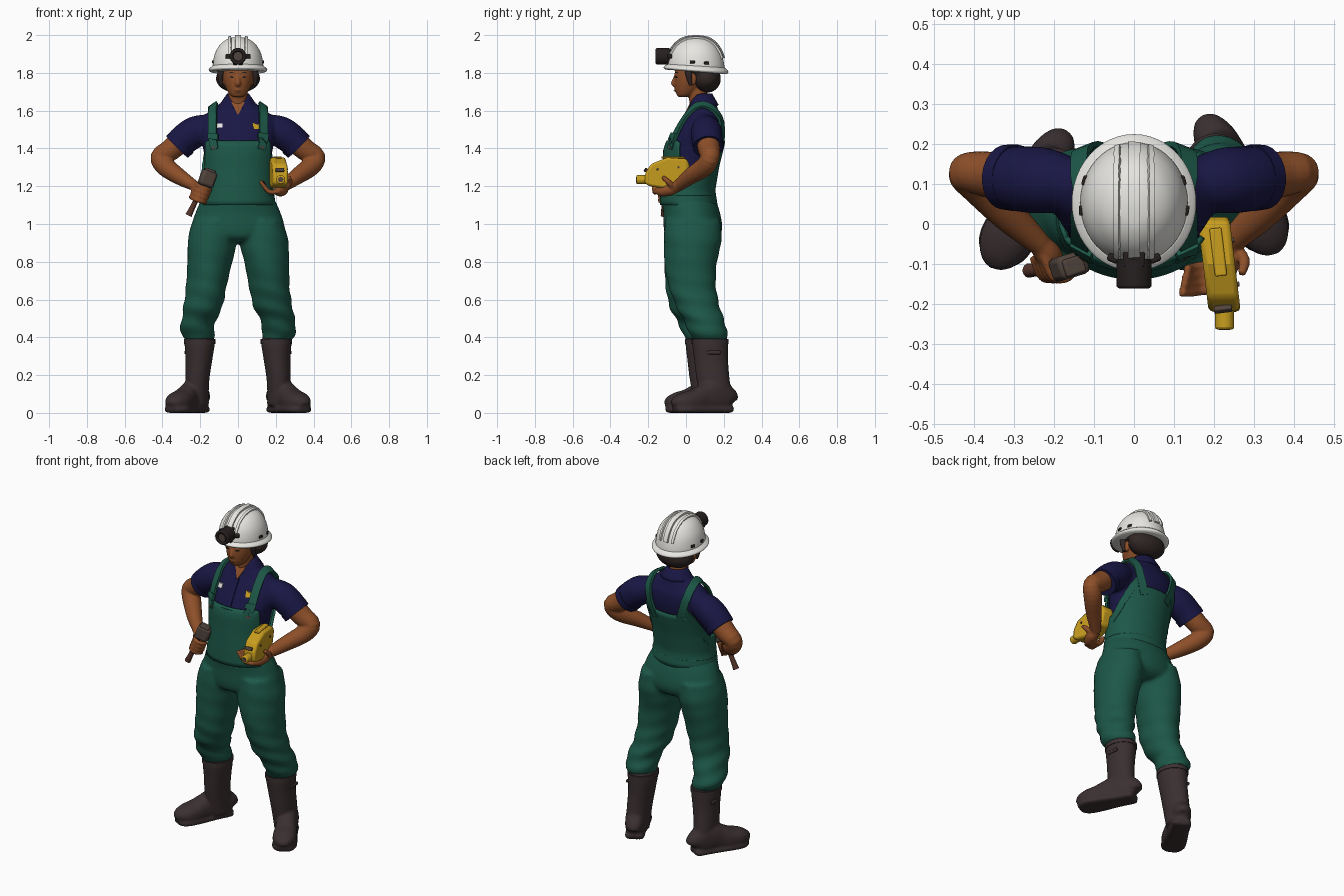
import bpy, bmesh, math
from math import sin, cos, pi
from mathutils import Vector
from mathutils.bvhtree import BVHTree

if "Cube" in bpy.data.objects:
    bpy.data.objects.remove(bpy.data.objects["Cube"])

def material(name, *rgb):
    m = bpy.data.materials.new(name)
    m.use_nodes = True
    col = [(c / 255) ** 2.2 for c in rgb] + [1]
    m.diffuse_color = col
    m.node_tree.nodes["Principled BSDF"].inputs["Base Color"].default_value = col
    return m

GREEN = material("overall green", 34, 88, 73)
NAVY = material("shirt navy", 31, 29, 70)
SKIN = material("skin brown", 140, 80, 45)
RUBBER = material("boot rubber", 61, 51, 52)
HAIR = material("hair dark", 52, 43, 42)
WHITE = material("helmet white", 234, 233, 228)
YELLOW = material("device yellow", 200, 157, 36)
BLACK = material("lamp black", 42, 37, 36)
METAL = material("tool metal", 82, 69, 62)
WOOD = material("handle brown", 86, 56, 46)

# ---------- helpers ----------
def finish(ob, mat, angle=40):
    ob.data.materials.clear()
    ob.data.materials.append(mat)
    bpy.ops.object.select_all(action='DESELECT')
    ob.select_set(True)
    bpy.context.view_layer.objects.active = ob
    bpy.ops.object.shade_smooth_by_angle(angle=math.radians(angle))
    return ob

def mesh(name, verts, faces, mat, angle=40):
    me = bpy.data.meshes.new(name)
    me.from_pydata(verts, [], faces)
    bm = bmesh.new()
    bm.from_mesh(me)
    bmesh.ops.recalc_face_normals(bm, faces=bm.faces)
    bm.to_mesh(me)
    bm.free()
    ob = bpy.data.objects.new(name, me)
    bpy.context.collection.objects.link(ob)
    return finish(ob, mat, angle)

def skin_rings(name, rings, mat, closed=True, caps=True, angle=40):
    n = len(rings[0])
    faces = [(i * n + j, i * n + (j + 1) % n, (i + 1) * n + (j + 1) % n, (i + 1) * n + j)
             for i in range(len(rings) - 1) for j in range(n if closed else n - 1)]
    if caps:
        faces += [tuple(range(n)), tuple(range((len(rings) - 1) * n, len(rings) * n))]
    return mesh(name, [v for r in rings for v in r], faces, mat, angle)

def spline(pts, steps):
    out = []
    for i in range(len(pts) - 1):
        a, b, c, d = pts[max(i - 1, 0)], pts[i], pts[i + 1], pts[min(i + 2, len(pts) - 1)]
        for k in range(steps):
            t = k / steps
            out.append([q + .5 * t * (r - p + t * (2 * p - 5 * q + 4 * r - s + t * (3 * (q - r) + s - p)))
                        for p, q, r, s in zip(a, b, c, d)])
    return out + [list(pts[-1])]

def loft(name, pts, mat, n=28, steps=4, power=2, ref=None, fold=None):
    """Rings (x, y, z, r1, r2): horizontal, or square to the path when ref is given."""
    pts = spline([p if len(p) == 5 else (*p, p[3]) for p in pts], steps)
    rings = []
    for i, p in enumerate(pts):
        u, v = Vector((1, 0, 0)), Vector((0, 1, 0))
        if ref:
            t = Vector(pts[min(i + 1, len(pts) - 1)][:3]) - Vector(pts[max(i - 1, 0)][:3])
            u = t.cross(Vector(ref)).normalized()
            v = u.cross(t).normalized()
        ring = []
        for j in range(n):
            a = 2 * pi * j / n
            f = fold(a, p[2]) if fold else 1
            c, s = [math.copysign(abs(w) ** (2 / power), w) * f for w in (cos(a), sin(a))]
            ring.append(Vector(p[:3]) + u * max(p[3], .001) * c + v * max(p[4], .001) * s)
        rings.append(ring)
    return skin_rings(name, rings, mat)

def tube(name, pts, mat, n=14, ref=(0, 1, .3)):
    return loft(name, pts, mat, n, 4, 2, ref)

def merge(name, obs, voxel, smooth=3):
    bpy.ops.object.select_all(action='DESELECT')
    for o in obs:
        o.select_set(True)
    bpy.context.view_layer.objects.active = obs[0]
    bpy.ops.object.join()
    ob = obs[0]
    ob.name = name
    m = ob.modifiers.new("fuse", 'REMESH')
    m.mode, m.voxel_size, m.use_smooth_shade = 'VOXEL', voxel, True
    m = ob.modifiers.new("soften", 'SMOOTH')
    m.factor, m.iterations = .5, smooth
    return ob

def tree(ob):
    bpy.context.view_layer.update()
    return BVHTree.FromObject(ob, bpy.context.evaluated_depsgraph_get())

def ribbon(name, pts, bvh, width, thick, off, mat):
    """Flat band laid along a surface."""
    path = [bvh.find_nearest(Vector(p))[:2] for p in spline(pts, 5)]
    rings = []
    for i, (p, nrm) in enumerate(path):
        t = path[min(i + 1, len(path) - 1)][0] - path[max(i - 1, 0)][0]
        w = t.cross(nrm).normalized() * width / 2
        rings.append([p + nrm * (off + k * thick / 2) + w * s for s, k in ((-1, -1), (1, -1), (1, 1), (-1, 1))])
    return skin_rings(name, rings, mat)

def front_plate(name, outline, bvh, mat, thick=.008):
    """Thin plate cast onto a surface from the front."""
    hits = [bvh.ray_cast(Vector((x, -1, z)), Vector((0, 1, 0)))[0] for x, z in outline]
    rings = [[h + Vector((0, d, 0)) for h in hits if h] for d in (-thick, .001)]
    return skin_rings(name, rings, mat)

def bevel(ob, w):
    m = ob.modifiers.new("bevel", 'BEVEL')
    m.width, m.segments = w, 2
    return ob

def box(name, loc, size, mat, rot=(0, 0, 0), w=.006):
    bpy.ops.mesh.primitive_cube_add(size=1, location=loc, rotation=rot)
    ob = bpy.context.object
    ob.name, ob.scale = name, size
    bpy.ops.object.transform_apply(location=False, rotation=False)
    return bevel(finish(ob, mat), w)

def ball(name, loc, size, mat):
    bpy.ops.mesh.primitive_uv_sphere_add(segments=28, ring_count=18, location=loc)
    ob = bpy.context.object
    ob.name, ob.scale = name, size
    bpy.ops.object.transform_apply()
    return finish(ob, mat, 60)

def disc(name, loc, r, depth, mat, rot=(pi / 2, 0, 0)):
    bpy.ops.mesh.primitive_cylinder_add(vertices=28, radius=r, depth=depth, location=loc, rotation=rot)
    bpy.context.object.name = name
    return finish(bpy.context.object, mat)

SIDES = (("left", 1), ("right", -1))

# ---------- shirt ----------
TORSO = [(0, .015, 1.08, .185, .135), (0, .01, 1.18, .17, .125), (0, .025, 1.3, .172, .13),
         (0, .04, 1.4, .185, .14), (0, .065, 1.48, .205, .13), (0, .085, 1.55, .2, .108),
         (0, .09, 1.595, .155, .085), (0, .09, 1.635, .1, .07), (0, .09, 1.66, .07, .06)]
parts = [loft("shirt", TORSO, NAVY, 40)]
torso_tree = tree(parts[0])
for side, s in SIDES:
    parts.append(tube("sleeve", [(s * .14, .1, 1.525, .06), (s * .22, .108, 1.492, .082), (s * .28, .112, 1.452, .082),
                                 (s * .318, .117, 1.415, .077)], NAVY, 24))
    tube(side + "_sleeve_cuff", [(s * .295, .115, 1.435, .083), (s * .322, .117, 1.408, .081)], NAVY, 24)
shirt_tree = tree(merge("shirt", parts, .011))

def collar_point(a, v):
    f = max(0, -sin(a)) ** 2
    z = 1.69 - f * .03 - v * (.06 + f * .045)
    return Vector(((.058 + .042 * v) * cos(a), .083 + (.056 + .034 * v) * sin(a), z))
angles = [-pi / 2 + .3 + i / 30 * (2 * pi - .6) for i in range(31)]
collar = skin_rings("collar", [[collar_point(a, v / 4) for a in angles] for v in range(5)], NAVY, False, False)
collar.modifiers.new("cloth", 'SOLIDIFY').thickness = .01
front_plate("neck_opening", [(-.035, 1.645), (0, 1.575), (.035, 1.645)], shirt_tree, SKIN, .006)
front_plate("shirt_placket", [(-.012, 1.58), (-.012, 1.44), (.012, 1.44), (.012, 1.58)], shirt_tree, NAVY)
front_plate("name_plate", [(-.122, 1.53), (-.122, 1.508), (-.082, 1.512), (-.082, 1.533)], shirt_tree, WHITE)
front_plate("badge", [(.076, 1.535), (.086, 1.503), (.118, 1.503), (.126, 1.533), (.101, 1.527)], shirt_tree, YELLOW)

# ---------- overalls ----------
def torso_at(z):
    for a, b in zip(TORSO, TORSO[1:]):
        if z <= b[2]:
            t = (z - a[2]) / (b[2] - a[2])
            return [p + (q - p) * t for p, q in zip(a, b)]

def bib_point(a, v):
    f = sin(a)
    k = min(1, max(0, (-f - .3) / .3)) if f < 0 else min(1, max(0, (f - .15) / .7))
    z = 1.1 + v * (.18 + .16 * k * k * (3 - 2 * k))
    _, y, z, rx, ry = torso_at(z)
    return Vector(((rx + .012) * cos(a), y + (ry + .014) * f, z))
bib = skin_rings("overall_bib", [[bib_point(2 * pi * j / 64, i / 14) for j in range(64)] for i in range(15)],
                 GREEN, True, False)
bib.modifiers.new("cloth", 'SOLIDIFY').thickness = .012
bib.modifiers["cloth"].offset = 0
bib_tree = tree(bib)
front_plate("bib_hem", [(-.13, 1.43), (-.13, 1.41), (0, 1.405), (.13, 1.41), (.13, 1.43), (0, 1.43)], bib_tree, GREEN)
loft("waist_seam", [(0, .012, z, r, r - .046) for z, r in ((1.14, .186), (1.15, .194), (1.16, .186))], GREEN, 48)

def folds(a, z):
    w = min(1, max(.15, (.8 - z) / .3))
    return 1 + .045 * w * sin(z * 62 + 2 * sin(a + 1)) + .015 * sin(3 * a + z * 17)
parts = [loft("hips", [(0, .012, 1.16, .17, .125), (0, .014, 1.13, .193, .142), (0, .03, 1.06, .225, .15),
                       (0, .037, .98, .245, .155), (0, .034, .93, .2, .14), (0, .034, .905, .12, .1)], GREEN, 40)]
for side, s in SIDES:
    d = .018 * s
    parts.append(loft("leg", [(s * .128, .035, 1.02, .11, .145), (s * .135, .034, .93, .128, .153), (s * .142, .03, .86, .126, .147),
        (s * .152, .025, .79, .118, .138), (s * .168, .027 + d / 2, .66, .107, .124), (s * .186, .045 + d, .56, .103, .115),
        (s * .212, .08 + d, .48, .09, .107), (s * .216, .1 + d, .43, .091, .102), (s * .205, .105 + d, .385, .078, .09)],
        GREEN, 36, 8, fold=folds))
    # shoulder straps with buckles
    ribbon(side + "_strap", [(s * .145, -.12, 1.4), (s * .147, -.08, 1.48), (s * .142, -.03, 1.56), (s * .137, .06, 1.64),
        (s * .14, .14, 1.62), (s * .138, .21, 1.55), (s * .12, .23, 1.46), (s * .09, .22, 1.38)], shirt_tree, .046, .014, .016, GREEN)
    ribbon(side + "_strap_buckle", [(s * .145, -.1, 1.455), (s * .146, -.09, 1.49)], shirt_tree, .058, .014, .024, GREEN)
    ribbon(side + "_side_strap", [(s * .13, .22, 1.47), (s * .17, .17, 1.4), (s * .19, .1, 1.32), (s * .18, .03, 1.25)],
           torso_tree, .04, .014, .014, GREEN)
    front_plate(side + "_button", [(s * .13 + .01 * cos(i), 1.405 + .01 * sin(i)) for i in range(6)], bib_tree, METAL)
merge("trousers", parts, .012, 2)

# ---------- boots ----------
for side, s in SIDES:
    d = .018 * s
    heel, toe = Vector((s * .192, .212 + d, 0)), Vector((s * .348, -.075 + d, 0))
    shaft = loft("shaft", [(s * .205, .11 + d, .41, .07, .085), (s * .203, .11 + d, .37, .08, .095), (s * .207, .115 + d, .28, .071, .09),
        (s * .215, .125 + d, .18, .064, .088), (s * .215, .14 + d, .09, .06, .085), (s * .208, .15 + d, .04, .055, .078)], RUBBER)
    def foot(name, prof, power):
        return loft(name, [(*(heel.lerp(toe, t).xy), h / 2, w, h / 2) for t, w, h in prof], RUBBER, 28, 5, power, (0, 0, 1))
    upper = foot("foot", [(0, .03, .1), (.05, .052, .14), (.25, .058, .18), (.45, .058, .155), (.65, .066, .125),
                          (.82, .066, .11), (.94, .052, .09), (1, .025, .06)], 2.4)
    sole = foot("sole", [(-.02, .032, .03), (.03, .053, .035), (.3, .057, .035), (.65, .068, .035), (.85, .068, .035),
                         (.97, .048, .035), (1.01, .025, .03)], 4)
    merge(side + "_boot", [shaft, upper, sole], .009, 3)
    loft(side + "_boot_rim", [(s * .203, .11 + d, z, .083, .098) for z in (.365, .378, .39)], RUBBER)
    box(side + "_boot_buckle", (s * .277, .13 + d, .32), (.014, .07, .02), RUBBER)

# ---------- arms and hands ----------
for side, s in SIDES:
    wrist = (s * .235, -.05, 1.205 if s < 0 else 1.195)
    parts = [tube("arm", [(s * .29, .113, 1.45, .062), (s * .36, .123, 1.39, .058), (s * .414, .128, 1.354, .05),
                          (s * .385, .1, 1.305, .052), (s * .31, .02, 1.25, .043), (*wrist, .029)], SKIN, 20)]
    if s < 0:
        parts.append(tube("palm", [(*wrist, .028), (-.215, -.075, 1.185, .034), (-.205, -.09, 1.155, .03), (-.2, -.095, 1.125, .015)], SKIN))
        for i in range(4):
            x, z = -.215 + .009 * i, 1.125 + .022 * i
            parts.append(tube("finger", [(x - .035, -.08, z + .02, .013), (x - .012, -.132, z + .006, .013),
                                         (x + .025, -.132, z - .006, .012), (x + .045, -.1, z - .012, .01)], SKIN, 10, (0, 0, 1)))
    else:
        parts.append(tube("palm", [(*wrist, .028), (.235, -.08, 1.185, .034), (.22, -.13, 1.175, .03), (.21, -.16, 1.18, .015)], SKIN))
        for i in range(4):
            y = -.1 - .02 * i
            parts.append(tube("finger", [(.22, y, 1.172, .013), (.168, y - .006, 1.17, .013), (.142, y - .01, 1.195, .012),
                                         (.132 - .005 * i, y - .012, 1.228, .01)], SKIN, 10))
        parts.append(tube("thumb", [(.25, -.06, 1.185, .016), (.275, -.09, 1.22, .015), (.268, -.125, 1.25, .011)], SKIN, 10))
    merge(side + "_arm_and_hand", parts, .006, 3)

# ---------- hand tool ----------
tube("tool_handle", [(-.262, -.116, 1.045, .018), (-.235, -.116, 1.1, .014), (-.19, -.116, 1.2, .014), (-.165, -.116, 1.26, .014)], WOOD)
box("tool_head", (-.162, -.105, 1.24), (.08, .06, .085), METAL, (0, .35, .3), .014)
box("tool_clamp", (-.15, -.105, 1.28), (.055, .045, .02), METAL, (0, .35, .3))

# ---------- handheld device ----------
SHAPE = [(-.215, 1.27), (-.22, 1.215), (-.19, 1.2), (-.1, 1.185), (0, 1.225), (.02, 1.31), (.005, 1.345), (-.1, 1.352), (-.185, 1.318)]
bevel(skin_rings("device_body", [[(x - .12 * (y + .1), y, z) for y, z in SHAPE] for x in (.172, .252)], YELLOW, angle=25), .012)
bevel(disc("device_nose", (.226, -.235, 1.235), .024, .056, YELLOW), .006)
disc("device_nose_tip", (.226, -.262, 1.235), .014, .006, METAL)
box("device_front_panel", (.222, -.212, 1.285), (.045, .014, .02), METAL, (-.5, 0, .12), .003)
box("device_top_rib", (.21, -.07, 1.352), (.03, .12, .012), YELLOW, (0, 0, .12), .004)
for y, z in ((-.15, 1.29), (-.04, 1.3)):
    disc("device_screw", (.253 - .12 * (y + .1), y, z), .006, .008, METAL, (0, pi / 2, .12))

# ---------- head ----------
parts = [loft("head", [(0, -.02, 1.672, .02, .018), (0, -.006, 1.682, .042, .042), (0, .01, 1.715, .062, .068),
                       (0, .025, 1.76, .078, .087), (0, .035, 1.81, .083, .093), (0, .04, 1.87, .07, .08)], SKIN, 32),
         tube("neck", [(0, .085, 1.58, .06), (0, .07, 1.65, .052), (0, .055, 1.74, .052)], SKIN, 20),
         tube("nose", [(0, -.05, 1.792, .009), (0, -.061, 1.765, .011), (0, -.066, 1.745, .014), (0, -.058, 1.735, .012)], SKIN, 12),
         tube("lips", [(-.022, -.043, 1.707, .005), (0, -.055, 1.708, .01), (.022, -.043, 1.707, .005)], SKIN, 10, (0, 0, 1))]
parts += [ball("ear", (s * .083, .035, 1.765), (.012, .02, .032), SKIN) for _, s in SIDES]
head_tree = tree(merge("head", parts, .0055, 2))
front_plate("mouth_line", [(-.018, 1.708), (0, 1.706), (.018, 1.708), (0, 1.71)], head_tree, WOOD, .003)
for side, s in SIDES:
    front_plate(side + "_eye", [(s * .02, 1.776), (s * .032, 1.772), (s * .046, 1.777), (s * .033, 1.784)], head_tree, BLACK, .003)
    front_plate(side + "_brow", [(s * .014, 1.798), (s * .052, 1.799), (s * .035, 1.806)], head_tree, HAIR, .003)
    tube(side + "_side_hair", [(s * .083, .012, 1.84, .02), (s * .092, .015, 1.79, .018), (s * .09, .025, 1.735, .008)], HAIR)
merge("hair", [ball("hair", (0, .108, 1.77), (.118, .077, .076), HAIR), ball("crown", (0, .075, 1.82), (.11, .09, .05), HAIR)], .009)

# ---------- helmet ----------
def shell(name, prof):
    ob = loft(name, [(0, .053, z, rx, ry) for z, rx, ry in prof], WHITE, 48)
    for v in ob.data.vertices:
        v.co.z -= .07 * (v.co.y - .053) * max(0, (1.98 - v.co.z) / .16)
    return ob
dome = shell("helmet_dome", [(1.815, .135, .152), (1.86, .132, .148), (1.91, .119, .133), (1.955, .09, .102), (1.982, .05, .06), (1.99, .01, .01)])
shell("helmet_brim", [(1.805, .144, .16), (1.812, .154, .17), (1.822, .153, .169), (1.837, .135, .152)])
dome_tree = tree(dome)
for x, w in ((-.05, .014), (0, .03), (.05, .014)):
    ribbon("helmet_rib", [(x, .053 - .17 * cos(a), 1.84 + .17 * sin(a)) for a in [.25 + i * .33 for i in range(9)]],
           dome_tree, w, .014, .003, WHITE)
for side, s in SIDES:
    for y in (.03, .12):
        p, n = dome_tree.find_nearest(Vector((s * .16, y, 1.86 - .06 * (y - .055))))[:2]
        box(side + "_helmet_clip", p, (.012, .026, .016), BLACK, (0, 0, math.atan2(n.y, n.x)), .004)
    box(side + "_lamp_wing", (s * .052, -.086, 1.888), (.03, .02, .024), BLACK, (0, 0, s * .4))

# ---------- head lamp ----------
box("lamp_bracket", (0, -.088, 1.885), (.055, .04, .085), BLACK)
disc("lamp_housing", (0, -.12, 1.888), .044, .065, BLACK)
bpy.ops.mesh.primitive_torus_add(major_radius=.035, minor_radius=.009, location=(0, -.152, 1.888), rotation=(pi / 2, 0, 0))
bpy.context.object.name = "lamp_ring"
finish(bpy.context.object, BLACK)
disc("lamp_lens", (0, -.153, 1.888), .022, .006, METAL)
